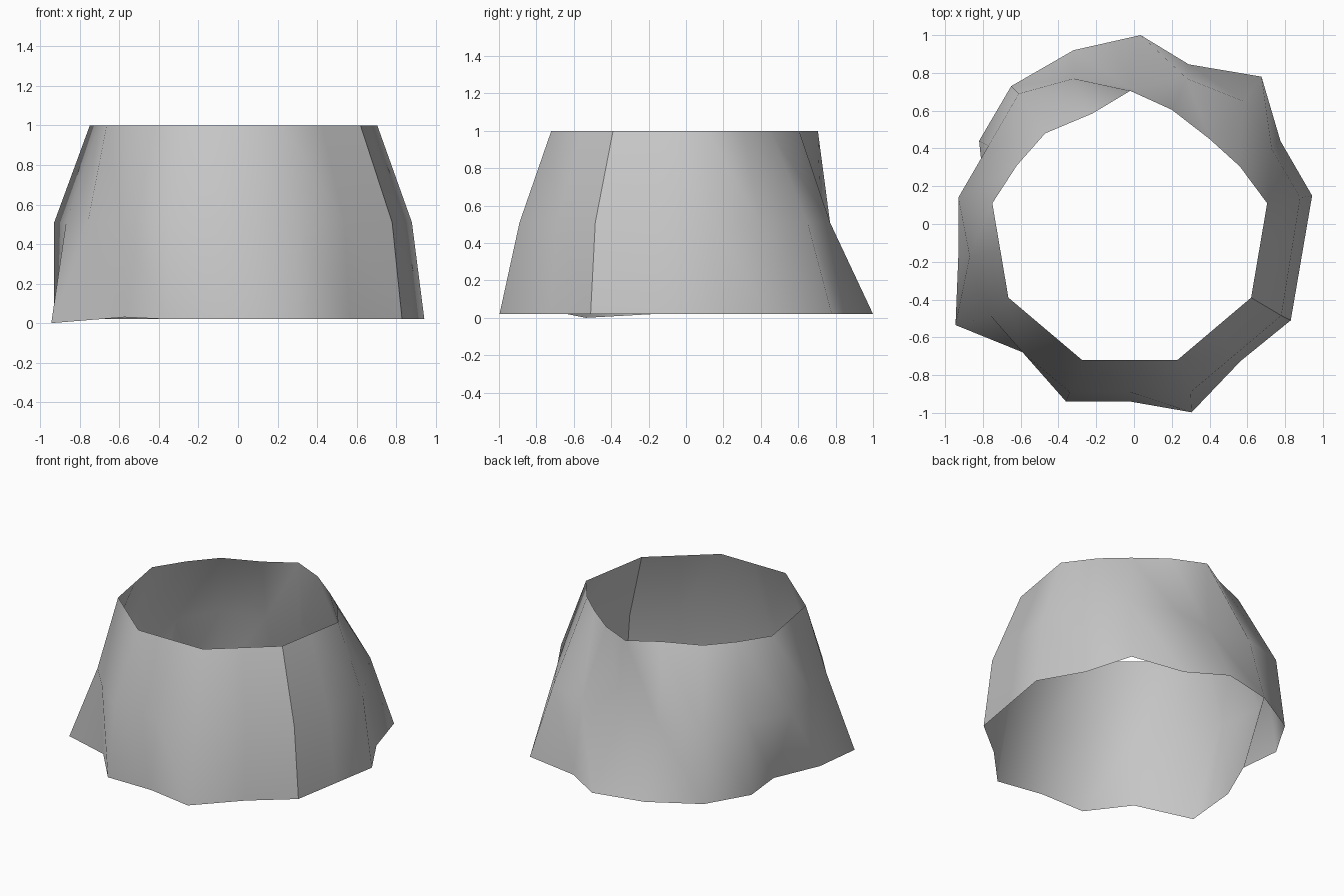
import bpy, bmesh
from math import sin, cos, radians

if "Cube" in bpy.data.objects:
    bpy.data.objects.remove(bpy.data.objects["Cube"])

CX = -0.022            # the sheet's axis sits slightly off centre
N = 18                 # nine corners plus the point between each pair


def ring(radius, z, moved):
    """Regular nine-sided ring with halfway points; 'moved' displaces single points.
    Index k lies at angle 10 + 20k degrees; even k are corners."""
    pts = [None] * N
    for k in range(0, N, 2):
        a = radians(10 + 20 * k)
        pts[k] = moved.get(k, (CX + radius * cos(a), radius * sin(a)))
    for k in range(1, N, 2):
        p, q = pts[k - 1], pts[(k + 1) % N]
        pts[k] = moved.get(k, ((p[0] + q[0]) / 2, (p[1] + q[1]) / 2))
    return [(x, y, z) for x, y in pts]


# top rim: pulled in at the back
top = ring(0.745, 1.0, {
    0: (0.705, 0.11), 1: (0.56, 0.305), 2: (0.40, 0.45), 3: (0.20, 0.605),
    4: (-0.02, 0.705), 5: (-0.22, 0.585), 6: (-0.47, 0.48), 7: (-0.62, 0.31),
    8: (-0.75, 0.11), 10: (-0.665, -0.39), 12: (-0.275, -0.72),
    14: (0.23, -0.72), 16: (0.62, -0.39)})

# waist
middle = ring(0.94, 0.51, {
    0: (0.88, 0.14), 2: (0.58, 0.65), 3: (0.28, 0.77), 4: (-0.02, 0.72),
    5: (-0.32, 0.77), 6: (-0.61, 0.69), 8: (-0.93, 0.14), 9: (-0.87, -0.17),
    10: (-0.76, -0.485), 11: (-0.585, -0.685), 12: (-0.34, -0.89),
    14: (0.30, -0.89), 16: (0.78, -0.485)})

# wavy hem
hem = ring(0.97, 0.02, {
    0: (0.943, 0.15), 1: (0.775, 0.44), 2: (0.675, 0.78), 3: (0.29, 0.845),
    4: (0.035, 1.0), 5: (-0.32, 0.92), 6: (-0.65, 0.73), 7: (-0.82, 0.44),
    8: (-0.79, 0.15), 9: (-0.93, -0.17), 10: (-0.945, -0.535),
    11: (-0.575, -0.685), 12: (-0.36, -0.94), 13: (-0.02, -0.94),
    14: (0.305, -0.997), 15: (0.565, -0.725), 16: (0.83, -0.51)})
hem[10] = (*hem[10][:2], 0.0)
hem[11] = (*hem[11][:2], 0.03)

# open sheet through the three rings, each panel split from upper k to lower k + 1
bm = bmesh.new()
rows = [[bm.verts.new(p) for p in r] for r in (hem, middle, top)]
for lower, upper in zip(rows, rows[1:]):
    for k in range(N):
        n = (k + 1) % N
        for tri in ((lower[k], lower[n], upper[k]),
                    (lower[n], upper[n], upper[k])):
            bm.faces.new(tri).smooth = True
    # hard seam down one column
    bm.edges.get((lower[16], upper[16])).smooth = False

mesh = bpy.data.meshes.new("skirt")
bm.to_mesh(mesh)
bm.free()
skirt = bpy.data.objects.new("skirt", mesh)
bpy.context.collection.objects.link(skirt)

# plain grey
grey = bpy.data.materials.new("grey")
grey.diffuse_color = (0.57, 0.57, 0.57, 1)
grey.use_nodes = True
grey.node_tree.nodes["Principled BSDF"].inputs["Base Color"].default_value = grey.diffuse_color
mesh.materials.append(grey)
